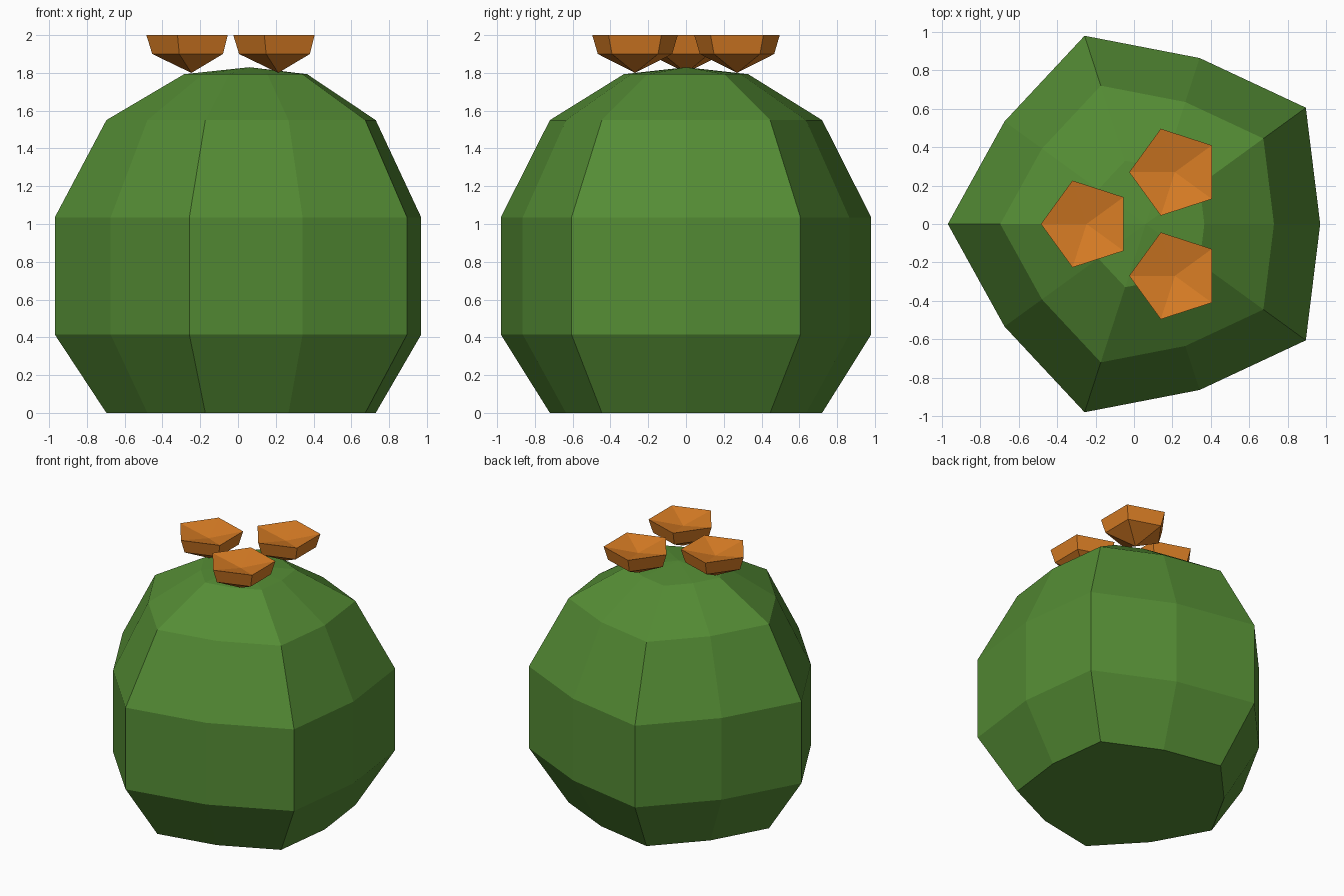
import bpy, bmesh, math

if "Cube" in bpy.data.objects:
    bpy.data.objects.remove(bpy.data.objects["Cube"])


def material(name, color):
    m = bpy.data.materials.new(name)
    m.diffuse_color = (*color, 1)
    m.use_nodes = True
    m.node_tree.nodes["Principled BSDF"].inputs["Base Color"].default_value = m.diffuse_color
    return m


def lathe(name, center, base, levels, mat, start_tip=None, end_tip=None):
    """Stack scaled copies of a ring; each end is a tip (height) or a flat cap."""
    cx, cy = center
    n = len(base)
    bm = bmesh.new()
    rings = []
    for scale, z in levels:
        ring = []
        for i, r in enumerate(base):
            a = math.pi + 2 * math.pi * i / n
            ring.append(bm.verts.new((cx + r * scale * math.cos(a),
                                      cy + r * scale * math.sin(a), z)))
        rings.append(ring)
    for lo, hi in zip(rings, rings[1:]):
        for i in range(n):
            j = (i + 1) % n
            bm.faces.new((lo[i], lo[j], hi[j], hi[i]))
    for ring, tip in ((rings[0][::-1], start_tip), (rings[-1], end_tip)):
        if tip is None:
            bm.faces.new(ring)
        else:
            v = bm.verts.new((cx, cy, tip))
            for i in range(n):
                bm.faces.new((ring[i], ring[(i + 1) % n], v))
    bmesh.ops.recalc_face_normals(bm, faces=bm.faces)
    me = bpy.data.meshes.new(name)
    bm.to_mesh(me)
    bm.free()
    me.materials.append(mat)
    ob = bpy.data.objects.new(name, me)
    bpy.context.collection.objects.link(ob)
    return ob


green = material("cactus green", (0.09, 0.265, 0.035))
orange = material("flower orange", (0.69, 0.205, 0.018))

# Round ribbed body: five ridges alternating with five valleys
lathe("cactus_body", (0.061, 0), [1.031, 0.909] * 5,
      [(0.735, 0), (1, 0.415), (1, 1.035), (0.735, 1.55), (0.336, 1.793)],
      green, end_tip=1.83)

# Three cup-shaped flowers with slightly sunken tops
for k, c in enumerate([(-0.247, 0), (0.213, 0.27), (0.213, -0.27)]):
    lathe(f"flower_{k + 1}", c, [0.238] * 5, [(0.87, 1.9), (1, 2.0)],
          orange, start_tip=1.8, end_tip=1.95)
